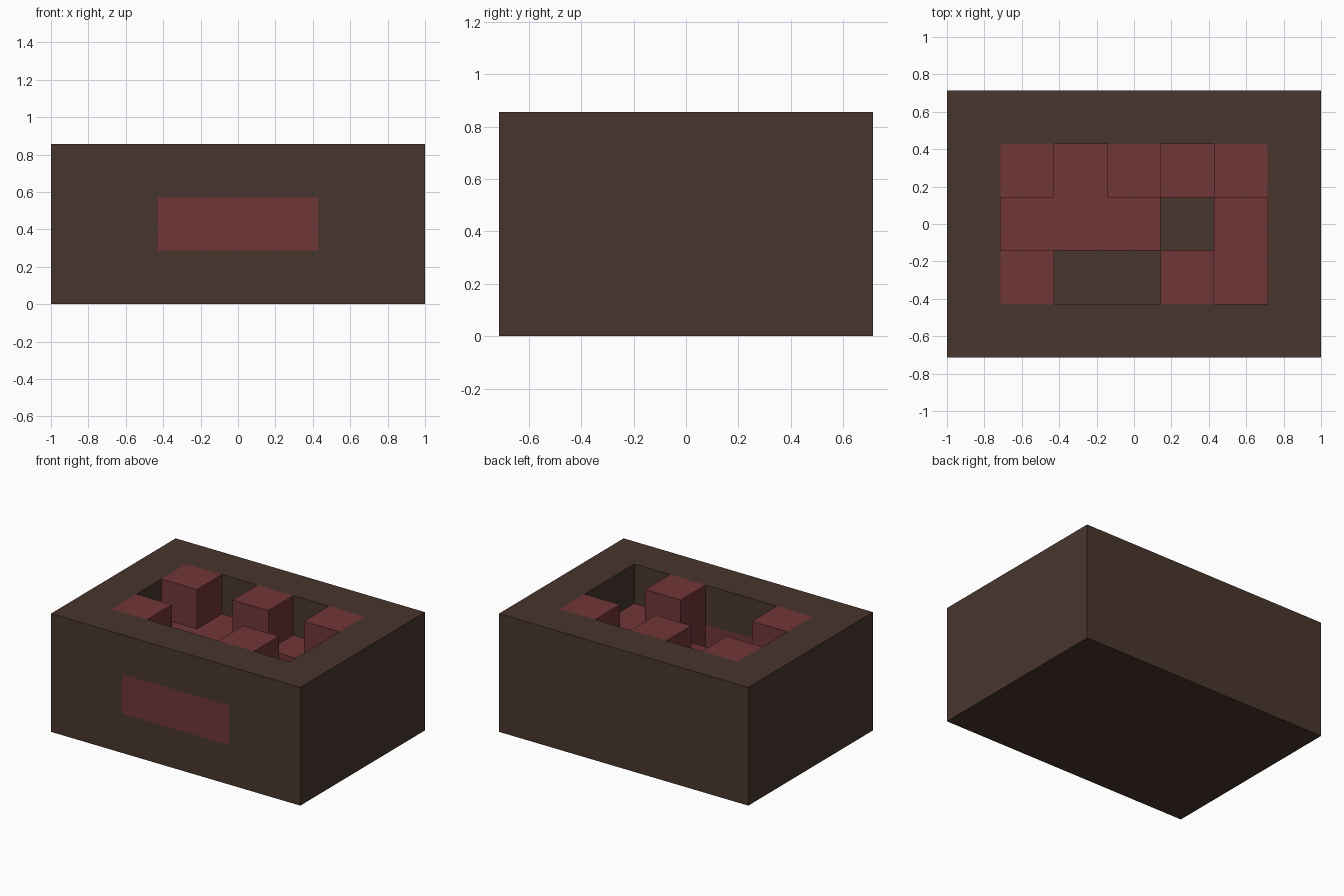
import bpy
import bmesh
from mathutils import Vector

cube = bpy.data.objects.get("Cube")
if cube:
    bpy.data.objects.remove(cube)

NX, NY, NZ = 7, 5, 3
U = 2 / NX                      # edge length of one block


def material(name, colour):
    mat = bpy.data.materials.new(name)
    mat.use_nodes = True
    mat.diffuse_color = (*colour, 1)
    shader = mat.node_tree.nodes["Principled BSDF"]
    shader.inputs["Base Color"].default_value = (*colour, 1)
    shader.inputs["Roughness"].default_value = 1
    return mat


brown = material("dark brown", (0.064, 0.037, 0.026))
red = material("dull red", (0.165, 0.037, 0.039))

# Height in blocks of each column inside the casing, back row first
HEIGHTS = ["32323",
           "22212",
           "31132"]

# Sort every block into its part
parts = {"casing": set(), "inner_blocks": set(), "front_panel": set()}
for x in range(NX):
    for y in range(NY):
        inside = 0 < x < NX - 1 and 0 < y < NY - 1
        height = int(HEIGHTS[NY - 2 - y][x - 1]) if inside else NZ
        for z in range(height):
            if inside and z > 0:
                part = "inner_blocks"
            elif y == 0 and z == 1 and 2 <= x <= 4:
                part = "front_panel"
            else:
                part = "casing"
            parts[part].add((x, y, z))
solid = set().union(*parts.values())


def build(name, cells, mat):
    """Make the exposed faces of a group of blocks."""
    bm = bmesh.new()
    for cell in sorted(cells):
        for axis in range(3):
            for sign in (-1, 1):
                normal = Vector((0, 0, 0))
                normal[axis] = sign
                if tuple(int(c + n) for c, n in zip(cell, normal)) in solid:
                    continue
                side = Vector((0, 0, 0))
                side[(axis + 1) % 3] = 1
                up = normal.cross(side)
                middle = Vector(cell) + Vector((0.5, 0.5, 0.5)) + normal / 2
                middle -= Vector((NX / 2, NY / 2, 0))
                corners = [(-1, -1), (1, -1), (1, 1), (-1, 1)]
                bm.faces.new([bm.verts.new((middle + (side * a + up * b) / 2) * U)
                              for a, b in corners])
    bmesh.ops.remove_doubles(bm, verts=bm.verts, dist=0.001)
    mesh = bpy.data.meshes.new(name)
    bm.to_mesh(mesh)
    bm.free()
    mesh.materials.append(mat)
    obj = bpy.data.objects.new(name, mesh)
    bpy.context.collection.objects.link(obj)


build("casing", parts["casing"], brown)
build("inner_blocks", parts["inner_blocks"], red)
build("front_panel", parts["front_panel"], red)
